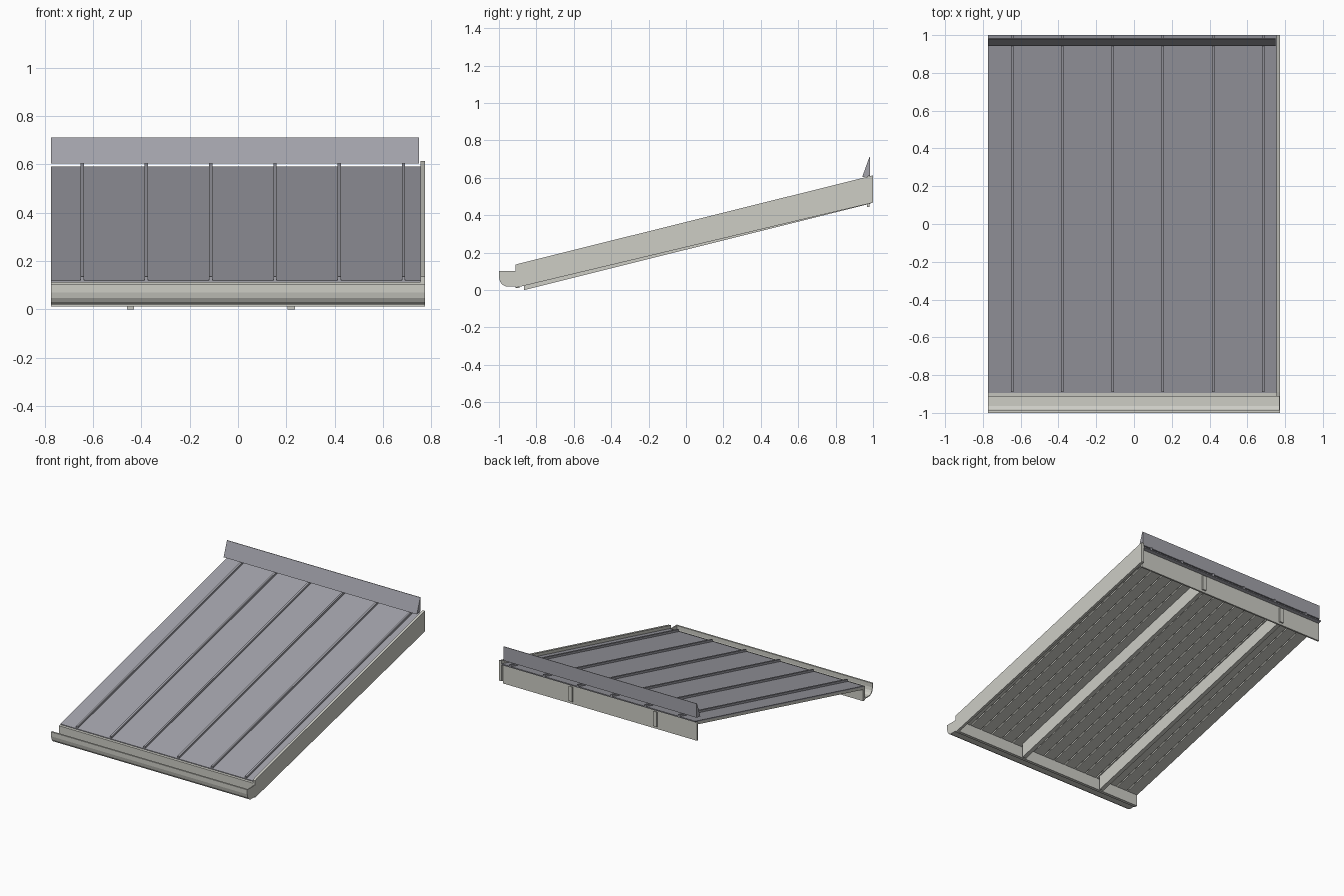
import bpy, bmesh

if "Cube" in bpy.data.objects:
    bpy.data.objects.remove(bpy.data.objects["Cube"])

SLOPE = 0.2493
LEFT, RIGHT, INNER = -0.773, 0.773, 0.755


def material(name, rgb):
    m = bpy.data.materials.new(name)
    m.diffuse_color = (*rgb, 1)
    m.use_nodes = True
    m.node_tree.nodes["Principled BSDF"].inputs["Base Color"].default_value = m.diffuse_color
    return m


GREY = material("grey_metal", (0.36, 0.36, 0.40))
CREAM = material("pale_trim", (0.61, 0.61, 0.56))


def roof_z(y):
    """Height of the roof sheet at depth y."""
    return 0.12 + SLOPE * (y + 0.89)


def extrude_x(name, profile, x0, x1, mat):
    """Extrude a closed (y, z) outline along x."""
    bm = bmesh.new()
    a = [bm.verts.new((x0, y, z)) for y, z in profile]
    b = [bm.verts.new((x1, y, z)) for y, z in profile]
    bm.faces.new(a)
    bm.faces.new(b[::-1])
    n = len(a)
    for i in range(n):
        j = (i + 1) % n
        bm.faces.new((a[j], a[i], b[i], b[j]))
    bmesh.ops.recalc_face_normals(bm, faces=bm.faces)
    me = bpy.data.meshes.new(name)
    bm.to_mesh(me)
    bm.free()
    me.materials.append(mat)
    ob = bpy.data.objects.new(name, me)
    bpy.context.collection.objects.link(ob)
    return ob


def sloped(name, x0, x1, y0, y1, low, high, mat):
    """Bar following the roof pitch, between two offsets from the sheet."""
    return extrude_x(name, [(y0, roof_z(y0) + low), (y1, roof_z(y1) + low),
                            (y1, roof_z(y1) + high), (y0, roof_z(y0) + high)],
                     x0, x1, mat)


# Roof sheet with standing seams
sloped("roof_sheet", LEFT, INNER, -0.895, 1.0, -0.008, 0.0, GREY)
for i in range(6):
    x = -0.645 + i * 0.266
    sloped(f"seam_{i + 1}", x - 0.007, x + 0.007, -0.89, 1.0, -0.002, 0.015, GREY)

# Ceiling boards with narrow gaps below the sheet
sloped("ceiling_backing", LEFT, INNER, -0.89, 0.97, -0.016, -0.008, CREAM)
COUNT = 17
pitch = (INNER - LEFT) / COUNT
for i in range(COUNT):
    x = LEFT + i * pitch
    sloped(f"ceiling_board_{i + 1}", x, x + pitch - 0.009, -0.89, 0.97,
           -0.026, -0.016, CREAM)

# Two rafters whose back ends pass through the rear fascia
for i, x in enumerate((-0.445, 0.22)):
    y0, y1 = -0.865, 0.988
    extrude_x(f"rafter_{i + 1}",
              [(y0, 0.0), (y1, 0.462), (y1, roof_z(y1) - 0.02), (y0, roof_z(y0) - 0.02)],
              x - 0.015, x + 0.015, CREAM)

# Front and rear fascia boards
extrude_x("front_fascia", [(-0.912, 0.012), (-0.89, 0.012), (-0.89, 0.114), (-0.912, 0.112)],
          LEFT, INNER, CREAM)
extrude_x("rear_fascia", [(0.968, 0.444), (0.98, 0.444), (0.98, 0.575), (0.968, 0.572)],
          LEFT, INNER, CREAM)

# Side board on the right
extrude_x("side_board", [(-0.912, 0.012), (1.0, 0.467), (1.0, 0.613), (-0.89, 0.142),
                         (-0.912, 0.135)], INNER, RIGHT, CREAM)

# Open gutter trough and its end cap
outer = [(-0.912, 0.02), (-0.965, 0.02), (-0.984, 0.03), (-0.995, 0.047),
         (-1.0, 0.07), (-1.0, 0.102)]
inner = [(-0.988, 0.102), (-0.988, 0.095), (-0.994, 0.095), (-0.994, 0.07),
         (-0.989, 0.049), (-0.98, 0.035), (-0.963, 0.026), (-0.912, 0.026)]
extrude_x("gutter", outer + inner, LEFT, RIGHT - 0.006, CREAM)
extrude_x("gutter_end_cap", outer + [(-0.912, 0.102)], RIGHT - 0.006, RIGHT, CREAM)

# Raised wedge flashing along the top edge
extrude_x("top_flashing", [(0.942, 0.604), (0.98, 0.71), (0.984, 0.71), (0.984, 0.61)],
          LEFT, 0.75, GREY)
